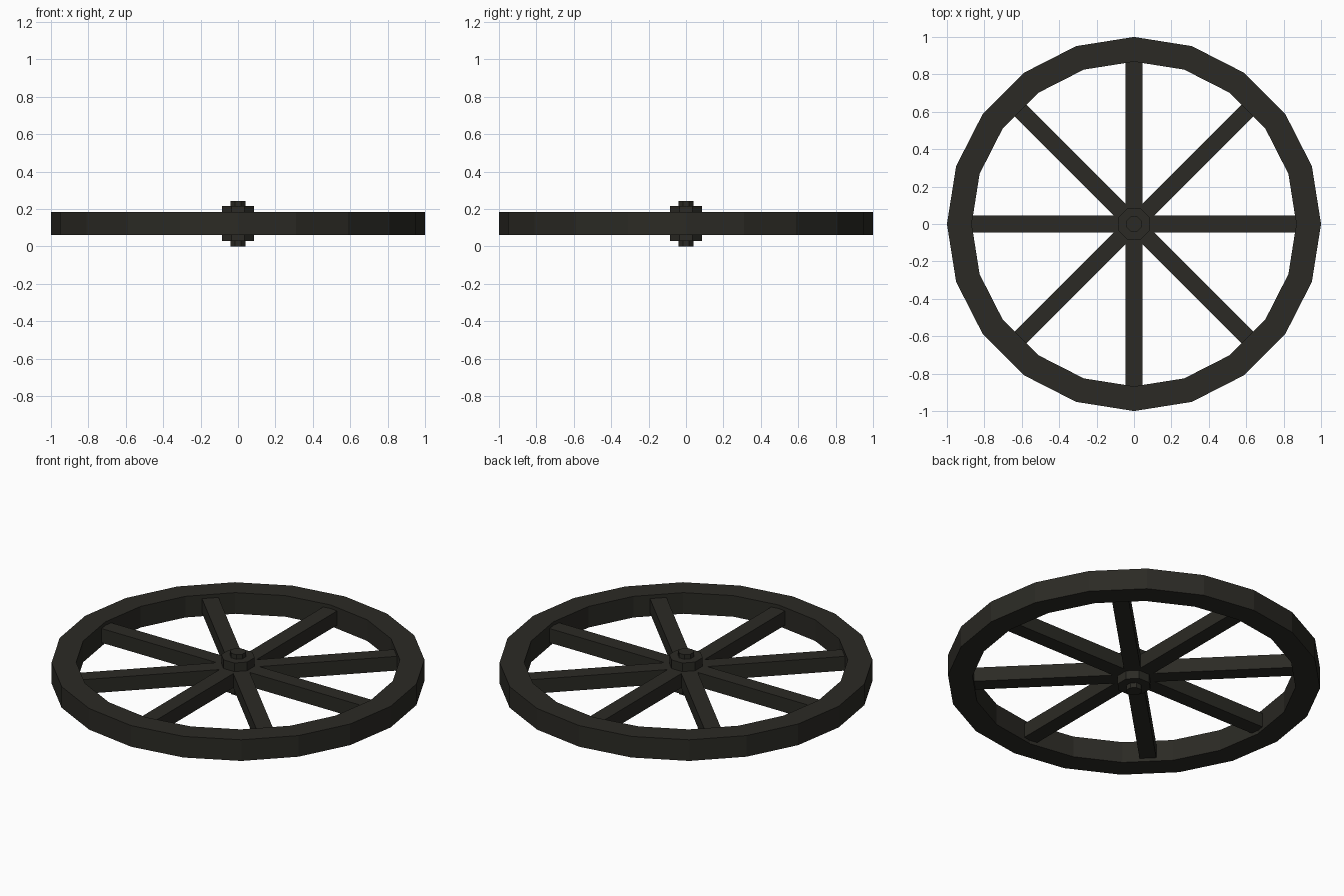
import bpy, bmesh, math

if "Cube" in bpy.data.objects:
    bpy.data.objects.remove(bpy.data.objects["Cube"])

ZC = 0.122  # mid height of the wheel
mat = bpy.data.materials.new("dark_wood")
mat.diffuse_color = (0.024, 0.023, 0.018, 1)
mat.use_nodes = True
mat.node_tree.nodes["Principled BSDF"].inputs["Base Color"].default_value = mat.diffuse_color


def finish(name, bm):
    bmesh.ops.recalc_face_normals(bm, faces=bm.faces)
    me = bpy.data.meshes.new(name)
    bm.to_mesh(me)
    bm.free()
    me.materials.append(mat)
    ob = bpy.data.objects.new(name, me)
    bpy.context.collection.objects.link(ob)
    return ob


def octagon(name, apothem, z0, z1):
    bpy.ops.mesh.primitive_cylinder_add(
        vertices=8, radius=apothem / math.cos(math.pi / 8), depth=z1 - z0,
        location=(0, 0, (z0 + z1) / 2), rotation=(0, 0, math.pi / 8))
    ob = bpy.context.object
    ob.name = name
    ob.data.materials.append(mat)


# Rim: rectangular section swept around 20 sides
N = 20
bm = bmesh.new()
section = [(1.0, 0.06), (1.0, 0.185), (0.868, 0.185), (0.868, 0.06)]
rings = []
for i in range(N):
    a = 2 * math.pi * i / N
    rings.append([bm.verts.new((r * math.cos(a), r * math.sin(a), z)) for r, z in section])
for i in range(N):
    p, q = rings[i], rings[(i + 1) % N]
    for k in range(4):
        j = (k + 1) % 4
        bm.faces.new((p[k], q[k], q[j], p[j]))
finish("rim", bm)

# Spokes: four bars running straight through the hub
for i in range(4):
    bm = bmesh.new()
    bmesh.ops.create_cube(bm, size=1)
    bmesh.ops.scale(bm, vec=(1.76, 0.09, 0.084), verts=bm.verts)
    ob = finish(f"spoke_bar_{i + 1}", bm)
    ob.location.z = ZC
    ob.rotation_euler.z = i * math.pi / 4

# Hub and axle
octagon("hub", 0.085, 0.03, 0.215)
octagon("axle", 0.04, 0.0, 0.242)
